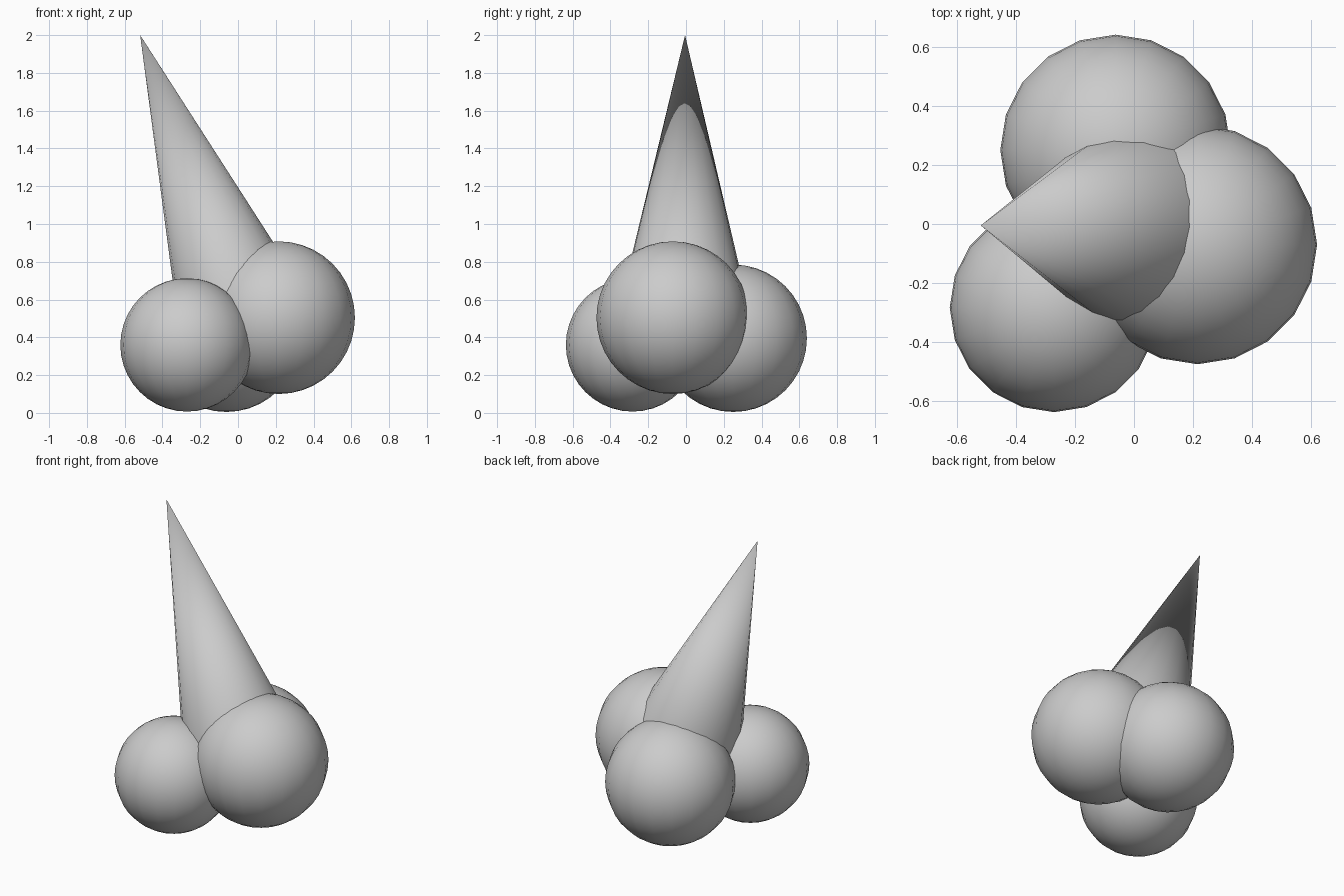
import bpy
from mathutils import Vector

if "Cube" in bpy.data.objects:
    bpy.data.objects.remove(bpy.data.objects["Cube"])


def finish(name):
    ob = bpy.context.object
    ob.name = name
    bpy.ops.object.shade_smooth_by_angle()
    return ob


def scoop(name, radius, loc):
    bpy.ops.mesh.primitive_uv_sphere_add(segments=20, ring_count=20,
                                         radius=radius, location=loc)
    return finish(name)


# three scoops resting on the ground
scoop("scoop_front", 0.353, (-0.27, -0.283, 0.36))
scoop("scoop_right", 0.404, (0.215, -0.07, 0.504))
scoop("scoop_back", 0.39, (-0.062, 0.25, 0.395))

# upturned cone, leaning to the left
tip = Vector((-0.518, -0.005, 2.0))
base = Vector((-0.022, -0.01, 0.647))
axis = tip - base
bpy.ops.mesh.primitive_cone_add(vertices=20, radius1=0.322, radius2=0,
                                depth=axis.length,
                                location=(tip + base) / 2,
                                rotation=axis.to_track_quat('Z', 'Y').to_euler())
finish("wafer_cone")
